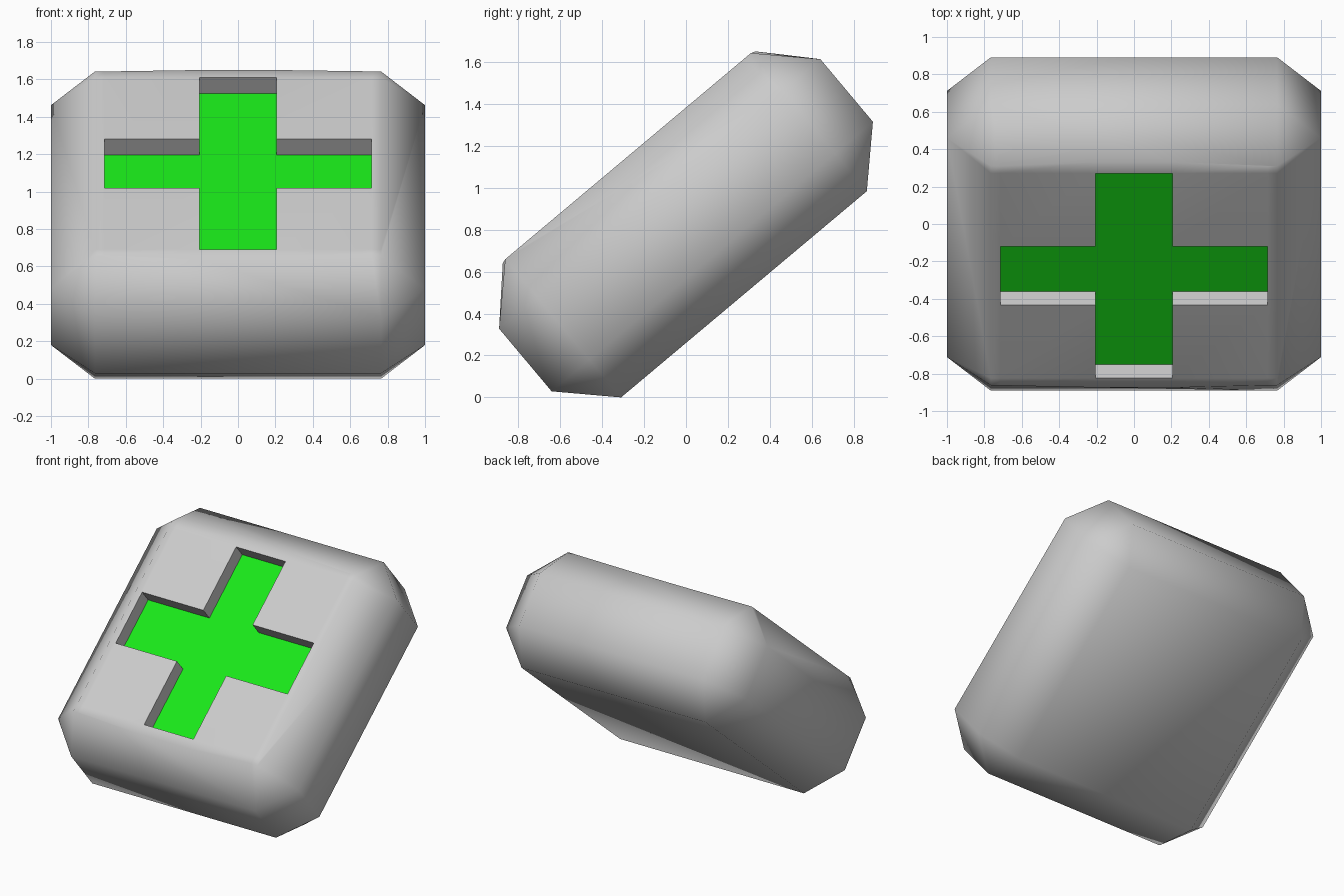
import bpy, bmesh, math
from mathutils import Matrix, Vector

if "Cube" in bpy.data.objects:
    bpy.data.objects.remove(bpy.data.objects["Cube"])

HALF, THICK, CHAMFER = 1.0, 0.43, 0.235     # body half sizes and edge chamfer
ARM_LEN, ARM_W, DEPTH = 0.715, 0.205, 0.112  # recessed cross
TILT = math.radians(40)

# Chamfered slab
bm = bmesh.new()
bmesh.ops.create_cube(bm, size=2, matrix=Matrix.Diagonal((HALF, HALF, THICK, 1)))
bmesh.ops.bevel(bm, geom=bm.edges[:], offset=CHAMFER, segments=1,
                profile=0.5, affect='EDGES')


def top_faces():
    bm.normal_update()
    return [f for f in bm.faces if f.normal.z > 0.99]


# Slice the top face along the outlines of the cross
for axis in (0, 1):
    for d in (-ARM_LEN, -ARM_W, ARM_W, ARM_LEN):
        co = Vector((0, 0, THICK))
        co[axis] = d
        no = Vector((0, 0, 0))
        no[axis] = 1
        faces = top_faces()
        edges = {e for f in faces for e in f.edges}
        verts = {v for f in faces for v in f.verts}
        bmesh.ops.bisect_plane(bm, geom=list(verts) + list(edges) + faces,
                               plane_co=co, plane_no=no, dist=1e-5)

# Sink the cross and colour its floor
cross = []
for f in top_faces():
    c = f.calc_center_median()
    x, y = abs(c.x), abs(c.y)
    if min(x, y) < ARM_W and max(x, y) < ARM_LEN:
        cross.append(f)
res = bmesh.ops.extrude_face_region(bm, geom=cross)
bmesh.ops.translate(bm, vec=(0, 0, -DEPTH),
                    verts=[g for g in res['geom'] if isinstance(g, bmesh.types.BMVert)])
for g in res['geom']:
    if isinstance(g, bmesh.types.BMFace):
        g.material_index = 1
stale = [f for f in cross if f.is_valid]
if stale:
    bmesh.ops.delete(bm, geom=stale, context='FACES')

# Slight swell in the middle of the upper and lower rim
for v in bm.verts:
    if v.co.z > THICK - 0.01 and abs(v.co.x) < 0.3 and abs(v.co.y) > 0.75:
        v.co += Vector((0, math.copysign(0.022, v.co.y), -0.008))

# Tilt and stand on the ground
bmesh.ops.recalc_face_normals(bm, faces=bm.faces[:])
bmesh.ops.rotate(bm, verts=bm.verts[:], cent=(0, 0, 0),
                 matrix=Matrix.Rotation(TILT, 3, 'X'))
low = min(v.co.z for v in bm.verts)
bmesh.ops.translate(bm, verts=bm.verts[:], vec=(0, 0, -low))

mesh = bpy.data.meshes.new("health_pack")
bm.to_mesh(mesh)
bm.free()
obj = bpy.data.objects.new("health_pack", mesh)
bpy.context.collection.objects.link(obj)

# Grey body, green cross
for name, col in (("body_grey", (0.8, 0.8, 0.8, 1)), ("cross_green", (0.01, 0.8, 0.01, 1))):
    mat = bpy.data.materials.new(name)
    mat.diffuse_color = col
    mat.use_nodes = True
    mat.node_tree.nodes["Principled BSDF"].inputs["Base Color"].default_value = mat.diffuse_color
    mesh.materials.append(mat)

bpy.context.view_layer.objects.active = obj
obj.select_set(True)
bpy.ops.object.shade_smooth_by_angle(angle=math.radians(55))
